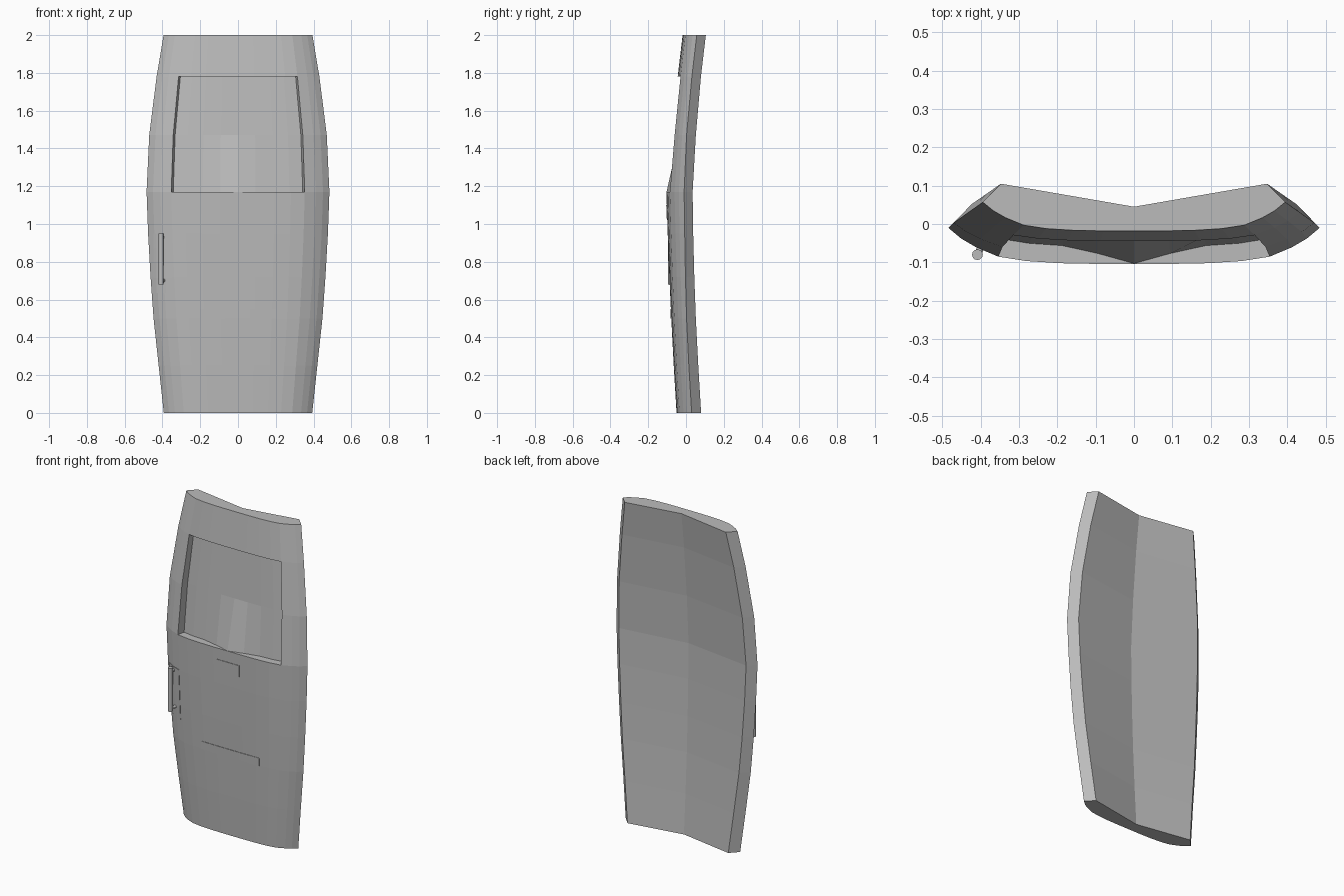
import bpy, bmesh, math
from mathutils import Vector

if "Cube" in bpy.data.objects:
    bpy.data.objects.remove(bpy.data.objects["Cube"])

grey = bpy.data.materials.new("panel grey")
grey.diffuse_color = (0.5, 0.5, 0.5, 1)
grey.use_nodes = True
grey.node_tree.nodes["Principled BSDF"].inputs["Base Color"].default_value = grey.diffuse_color

# Height, half width, front centre y, side edge y, back corner y
ROWS = [(0, .393, -.05, .03, .08), (.25, .42, -.065, .015, .065),
        (.5, .447, -.078, .003, .052), (.72, .463, -.088, -.003, .044),
        (.95, .476, -.097, -.007, .038), (1.17, .484, -.104, -.01, .035),
        (1.47, .47, -.076, .003, .052), (1.78, .431, -.044, .031, .079),
        (2, .394, -.018, .057, .105)]
# Bulge of the front: fraction across, fraction of depth
BULGE = [(0, 0), (.2, 0), (.4, .02), (.58, .08), (.73, .2), (.85, .46), (.93, .7), (1, 1)]
COLS = [-t for t, _ in BULGE[:0:-1]] + [t for t, _ in BULGE]
WIN_T, WIN_LOW, WIN_HIGH = .73, 5, 7


def lerp_table(table, v):
    """Interpolate the remaining columns of a table by its first column."""
    for a, b in zip(table, table[1:]):
        if v <= b[0]:
            k = (v - a[0]) / (b[0] - a[0])
            return [p + (q - p) * k for p, q in zip(a[1:], b[1:])]
    return list(table[-1][1:])


def front_y(x, z):
    w, yc, ye, _ = lerp_table(ROWS, z)
    return yc + (ye - yc) * lerp_table(BULGE, min(1, abs(x) / w))[0]


def finish(bm, name):
    bmesh.ops.recalc_face_normals(bm, faces=bm.faces[:])
    mesh = bpy.data.meshes.new(name)
    bm.to_mesh(mesh)
    bm.free()
    mesh.materials.append(grey)
    ob = bpy.data.objects.new(name, mesh)
    bpy.context.collection.objects.link(ob)
    return ob


# Door shell: curved front with a window opening, bevelled edges, creased back
bm = bmesh.new()
rings = []
for z, w, yc, ye, yb in ROWS:
    pts = [(t * w, front_y(t * w, z), z) for t in COLS]
    pts += [(w - .047, yb, z), (0, yb - .06, z), (.047 - w, yb, z)]
    rings.append([bm.verts.new(p) for p in pts])
n = len(rings[0])
win = [i for i, t in enumerate(COLS) if abs(t) <= WIN_T + .001]
for r in range(len(ROWS) - 1):
    for i in range(n):
        j = (i + 1) % n
        if WIN_LOW <= r < WIN_HIGH and i in win and j in win:
            continue
        bm.faces.new((rings[r][i], rings[r][j], rings[r + 1][j], rings[r + 1][i]))
bm.faces.new(rings[0])
bm.faces.new(rings[-1])

# Recessed window floor, rising to the sill at the bottom centre
floor = []
for r in range(WIN_LOW, WIN_HIGH + 1):
    row = []
    for i in win:
        p = rings[r][i].co
        depth = (min(.045, abs(p.x) * .27), .04, .03)[r - WIN_LOW]
        row.append(bm.verts.new((p.x * .97, p.y + depth + .001, p.z)))
    floor.append(row)
m = len(win)
for r in range(WIN_HIGH - WIN_LOW):
    a, b = floor[r], floor[r + 1]
    for i in range(m - 1):
        bm.faces.new((a[i], a[i + 1], b[i + 1], b[i]))
    for i in (0, m - 1):  # side walls
        bm.faces.new((rings[WIN_LOW + r][win[i]], a[i], b[i], rings[WIN_LOW + r + 1][win[i]]))
for r, k in ((WIN_LOW, 0), (WIN_HIGH, -1)):  # sill and head
    for i in range(m - 1):
        bm.faces.new((rings[r][win[i]], rings[r][win[i + 1]], floor[k][i + 1], floor[k][i]))
finish(bm, "door_panel")


def plate(name, x0, x1, z0, z1, nx, nz):
    """Thin plate that follows the curve of the front."""
    bm = bmesh.new()
    grid = []
    for j in range(nz + 1):
        z = z0 + (z1 - z0) * j / nz
        xs = [x0 + (x1 - x0) * i / nx for i in range(nx + 1)]
        grid.append([[bm.verts.new((x, front_y(x, z) + o, z)) for x in xs] for o in (-.003, .004)])
    for a, b in zip(grid, grid[1:]):
        for s in (0, 1):
            for i in range(nx):
                bm.faces.new((a[s][i], a[s][i + 1], b[s][i + 1], b[s][i]))
        for i in (0, nx):
            bm.faces.new((a[0][i], a[1][i], b[1][i], b[0][i]))
    for g in (grid[0], grid[-1]):
        for i in range(nx):
            bm.faces.new((g[0][i], g[0][i + 1], g[1][i + 1], g[1][i]))
    finish(bm, name)


plate("upper_plate", -.08, .08, 1.03, 1.10, 2, 1)
plate("lower_slot_plate", -.2, .2, .5, .55, 6, 1)
plate("handle_plate", -.447, -.35, .635, .95, 6, 4)


def rod(name, a, b, radius):
    a, b = Vector(a), Vector(b)
    bm = bmesh.new()
    bmesh.ops.create_cone(bm, cap_ends=True, segments=12, radius1=radius,
                          radius2=radius, depth=(b - a).length)
    ob = finish(bm, name)
    ob.location = (a + b) / 2
    ob.rotation_euler = (b - a).to_track_quat('Z', 'Y').to_euler()
    bpy.context.view_layer.objects.active = ob
    ob.select_set(True)
    bpy.ops.object.shade_smooth_by_angle(angle=math.radians(40))
    ob.select_set(False)


# Pull handle with two posts
rod("handle_bar", (-.408, -.08, .68), (-.408, -.08, .95), .014)
for z in (.70, .93):
    rod("handle_post", (-.408, -.08, z), (-.39, -.04, z), .009)
